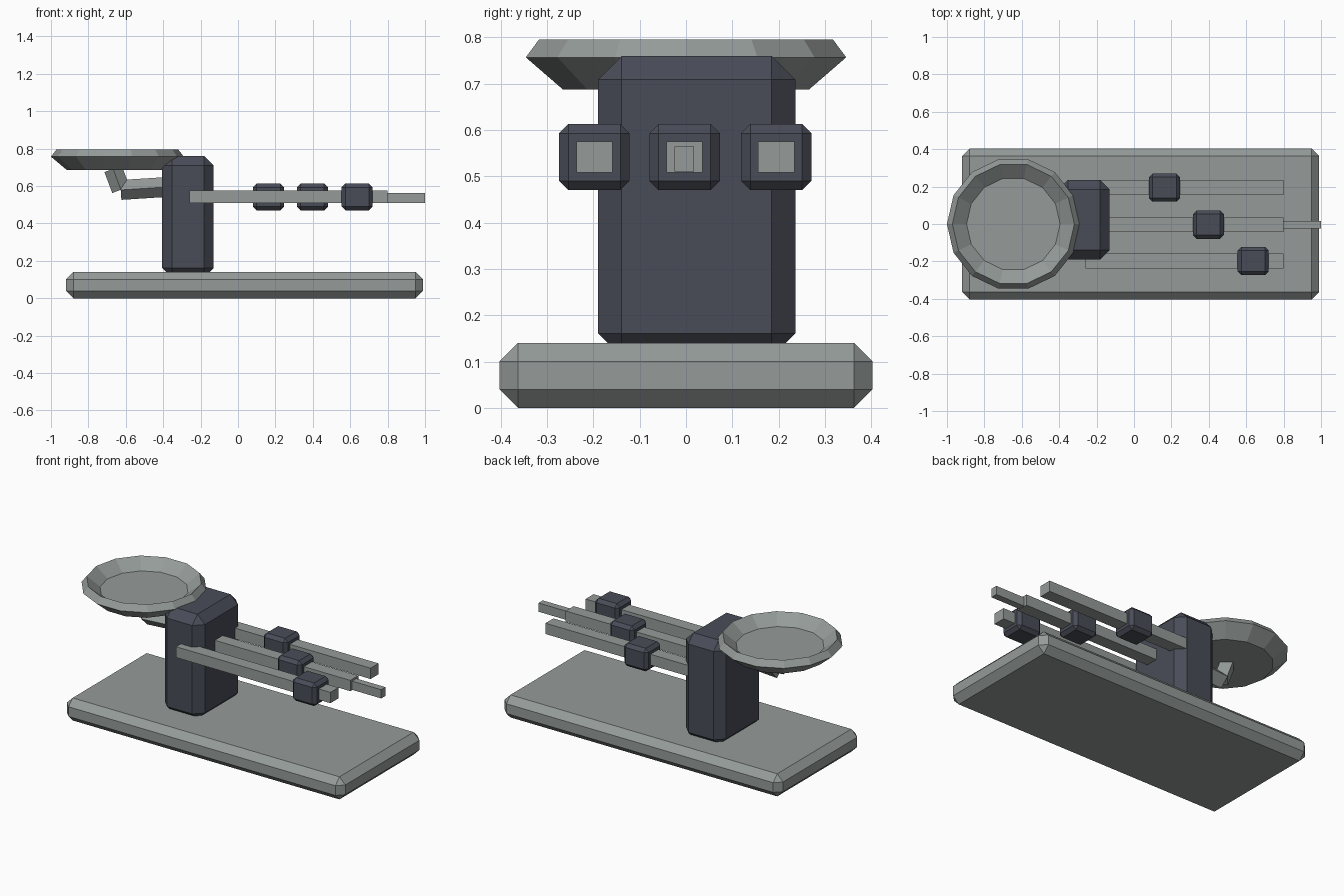
import bpy
import bmesh
from math import cos, sin, pi, atan2
from mathutils import Matrix, Vector

cube = bpy.data.objects.get("Cube")
if cube:
    bpy.data.objects.remove(cube, do_unlink=True)


def material(name, rgb):
    m = bpy.data.materials.new(name)
    m.use_nodes = True
    m.diffuse_color = (*rgb, 1)
    m.node_tree.nodes["Principled BSDF"].inputs["Base Color"].default_value = (*rgb, 1)
    return m


grey = material("light_grey", (0.30, 0.33, 0.32))
slate = material("dark_slate", (0.066, 0.073, 0.096))


def add_object(name, bm, mat):
    bmesh.ops.recalc_face_normals(bm, faces=bm.faces)
    mesh = bpy.data.meshes.new(name)
    bm.to_mesh(mesh)
    bm.free()
    mesh.materials.append(mat)
    ob = bpy.data.objects.new(name, mesh)
    bpy.context.collection.objects.link(ob)
    return ob


def box(name, xs, ys, zs, mat, bevel=0):
    """Axis-aligned box from its extents, with chamfered edges if asked."""
    size = [b - a for a, b in (xs, ys, zs)]
    centre = [(a + b) / 2 for a, b in (xs, ys, zs)]
    bm = bmesh.new()
    bmesh.ops.create_cube(bm, size=1)
    bmesh.ops.transform(bm, verts=bm.verts,
                        matrix=Matrix.Translation(centre) @ Matrix.Diagonal((*size, 1)))
    if bevel:
        bmesh.ops.bevel(bm, geom=bm.edges[:], offset=bevel, segments=1,
                        affect='EDGES', profile=0.5)
    return add_object(name, bm, mat)


def diamond_bar(name, start, end, width, mat):
    """Square bar between two points, standing on its edge."""
    a, b = Vector(start), Vector(end)
    d = b - a
    bm = bmesh.new()
    bmesh.ops.create_cube(bm, size=1)
    pose = (Matrix.Translation((a + b) / 2)
            @ Matrix.Rotation(-atan2(d.z, d.x), 4, 'Y')
            @ Matrix.Rotation(pi / 4, 4, 'X')
            @ Matrix.Diagonal((d.length, width, width, 1)))
    bmesh.ops.transform(bm, verts=bm.verts, matrix=pose)
    return add_object(name, bm, mat)


def lathe(name, centre_x, profile, sides, mat):
    """Turned solid with a flat cap at each end of the profile."""
    bm = bmesh.new()
    rings = [[bm.verts.new((centre_x + r * cos(2 * pi * i / sides),
                            r * sin(2 * pi * i / sides), z))
              for i in range(sides)] for r, z in profile]
    for low, high in zip(rings, rings[1:]):
        for i in range(sides):
            j = (i + 1) % sides
            bm.faces.new((low[i], low[j], high[j], high[i]))
    bm.faces.new(rings[0])
    bm.faces.new(rings[-1])
    return add_object(name, bm, mat)


# Base plate and upright column
box("base", (-0.92, 0.99), (-0.403, 0.403), (0, 0.14), grey, 0.04)
box("column", (-0.405, -0.13), (-0.19, 0.236), (0.11, 0.76), slate, 0.051)

# Three parallel beams, each with its sliding weight
for label, y, x in (("right", -0.198, 0.637), ("middle", -0.003, 0.398),
                    ("left", 0.195, 0.163)):
    box(label + "_beam", (-0.26, 0.80), (y - 0.039, y + 0.039), (0.508, 0.575), grey)
    box(label + "_weight", (x - 0.083, x + 0.083), (y - 0.076, y + 0.076),
        (0.47, 0.613), slate, 0.02)

# Pointer at the end of the middle beam
box("pointer", (0.70, 1.0), (-0.025, 0.017), (0.51, 0.564), grey)

# Bent arm that carries the dish
diamond_bar("arm", (-0.30, 0, 0.60), (-0.627, 0, 0.579), 0.075, grey)
diamond_bar("dish_support", (-0.626, 0, 0.58), (-0.668, 0, 0.692), 0.07, grey)

# Shallow weighing dish
lathe("dish", -0.645, [(0.272, 0.687), (0.355, 0.757), (0.326, 0.795), (0.25, 0.735)],
      14, grey)
